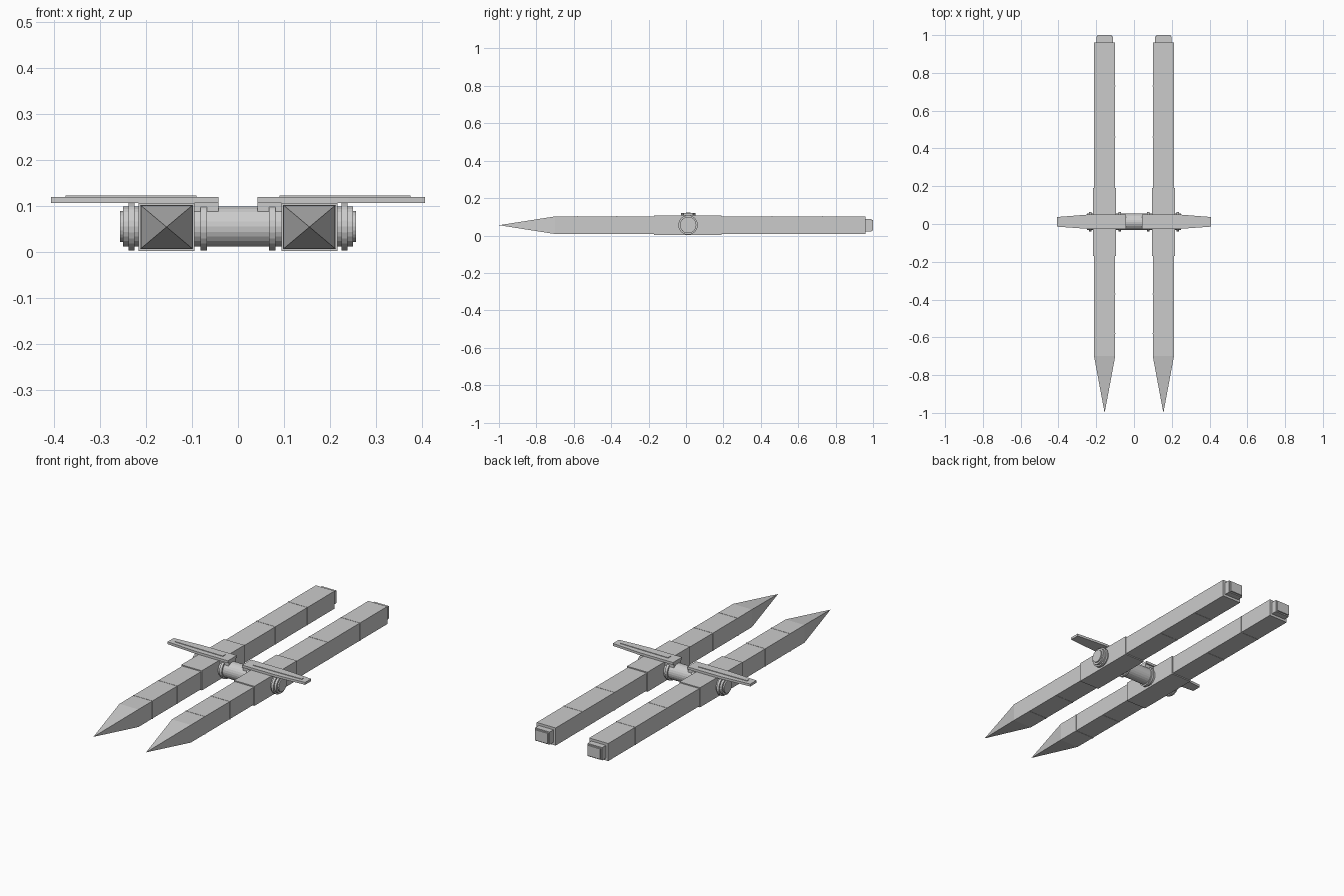
import bpy, bmesh, math
from mathutils import Matrix

if "Cube" in bpy.data.objects:
    bpy.data.objects.remove(bpy.data.objects["Cube"])

gray = bpy.data.materials.new("hull_gray")
gray.diffuse_color = (0.6, 0.6, 0.6, 1)
gray.use_nodes = True
gray.node_tree.nodes["Principled BSDF"].inputs["Base Color"].default_value = gray.diffuse_color

HX, HZ, CY = 0.1555, 0.055, 0.011   # hull axis and cross tube position


def finish(name, bm):
    bmesh.ops.recalc_face_normals(bm, faces=bm.faces)
    me = bpy.data.meshes.new(name)
    bm.to_mesh(me)
    bm.free()
    me.materials.append(gray)
    ob = bpy.data.objects.new(name, me)
    bpy.context.collection.objects.link(ob)
    return ob


def box(name, x, y, z):
    """Box from (min, max) ranges."""
    bm = bmesh.new()
    bmesh.ops.create_cube(bm, size=1)
    for v in bm.verts:
        v.co = [r[0] if c < 0 else r[1] for c, r in zip(v.co, (x, y, z))]
    return finish(name, bm)


def tube(name, x0, x1, r):
    """Cylinder along x on the cross tube axis."""
    bm = bmesh.new()
    m = Matrix.Translation(((x0 + x1) / 2, CY, HZ + 0.001)) @ Matrix.Rotation(math.pi / 2, 4, 'Y')
    bmesh.ops.create_cone(bm, cap_ends=True, segments=24, radius1=r, radius2=r,
                          depth=abs(x1 - x0), matrix=m)
    return finish(name, bm)


def plate(name, outline, z0, z1):
    """Flat outline extruded upward."""
    bm = bmesh.new()
    f = bm.faces.new([bm.verts.new((x, y, z0)) for x, y in outline])
    ext = bmesh.ops.extrude_face_region(bm, geom=[f])
    for v in ext["geom"]:
        if isinstance(v, bmesh.types.BMVert):
            v.co.z = z1
    return finish(name, bm)


def hull(name, cx):
    """Square beam with a pyramid nose."""
    bm = bmesh.new()
    rings = [[bm.verts.new((cx + sx * 0.056, y, HZ + sz * 0.047))
              for sx, sz in ((-1, -1), (1, -1), (1, 1), (-1, 1))] for y in (-0.70, 0.96)]
    tip = bm.verts.new((cx, -1.0, HZ))
    for i in range(4):
        j = (i + 1) % 4
        bm.faces.new((rings[0][i], rings[0][j], rings[1][j], rings[1][i]))
        bm.faces.new((tip, rings[0][j], rings[0][i]))
    bm.faces.new(rings[1])
    return finish(name, bm)


def around(cx, w, h):
    return (cx - w, cx + w), (HZ - h, HZ + h)


# central connecting tube
tube("cross_tube", -0.23, 0.23, 0.044)

for s, side in ((-1, "left"), (1, "right")):
    cx = s * HX
    hull(side + "_hull", cx)

    # sleeve around the middle of the hull
    xr, zr = around(cx, 0.0605, 0.0525)
    box(side + "_sleeve", xr, (-0.17, 0.19), zr)

    # thin seam bands
    xr, zr = around(cx, 0.0575, 0.0482)
    for i, y in enumerate((-0.58, -0.37, 0.46, 0.73)):
        box(f"{side}_seam_{i}", xr, (y - 0.003, y + 0.003), zr)

    # stepped tail block
    xr, zr = around(cx, 0.043, 0.034)
    box(side + "_tail_block", xr, (0.955, 0.992), zr)
    xr, zr = around(cx, 0.037, 0.028)
    box(side + "_tail_cap", xr, (0.985, 1.0), zr)

    # collars and stepped end cap on the tube
    tube(side + "_inner_collar", s * 0.068, s * 0.082, 0.052)
    tube(side + "_outer_collar", s * 0.225, s * 0.238, 0.052)
    tube(side + "_end_cap", s * 0.236, s * 0.250, 0.044)
    tube(side + "_end_disc", s * 0.248, s * 0.257, 0.034)

    # wing plate, its raised rib and the bracket to the tube
    plate(side + "_wing",
          [(s * x, y) for x, y in ((0.042, -0.026), (0.24, -0.026), (0.407, -0.014),
                                   (0.407, 0.037), (0.24, 0.050), (0.042, 0.050))],
          0.107, 0.120)
    plate(side + "_wing_rib",
          [(s * x, y) for x, y in ((0.09, 0.0), (0.375, 0.004), (0.375, 0.019), (0.09, 0.023))],
          0.119, 0.123)
    box(side + "_wing_bracket", sorted((s * 0.042, s * 0.10)), (-0.018, 0.042), (0.088, 0.109))
